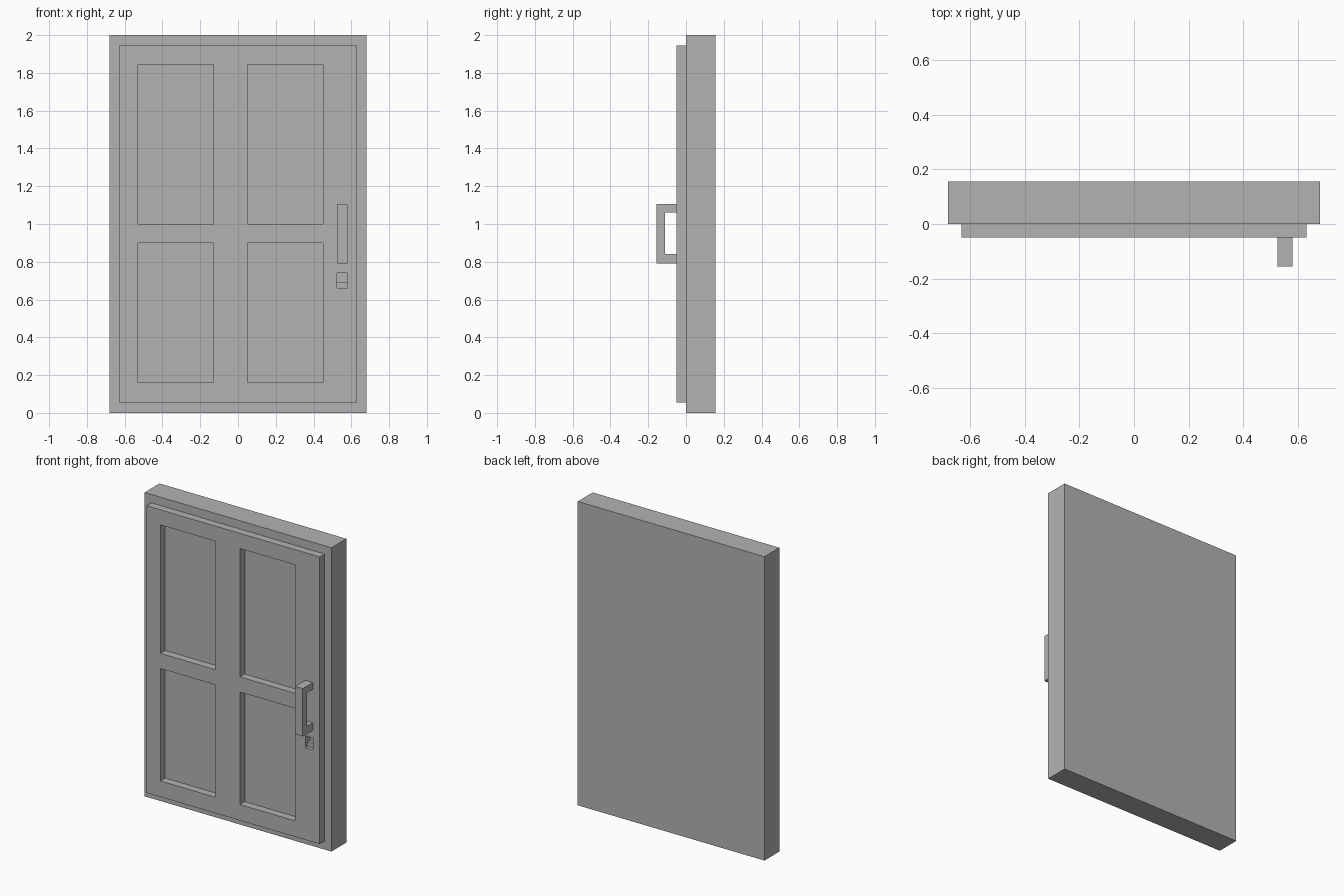
import bpy
import bmesh
from mathutils import Vector

cube = bpy.data.objects.get("Cube")
if cube:
    bpy.data.objects.remove(cube, do_unlink=True)

# Single flat grey
grey = bpy.data.materials.new("plain grey")
grey.use_nodes = True
grey.diffuse_color = (0.45, 0.45, 0.45, 1)
grey.node_tree.nodes["Principled BSDF"].inputs["Base Color"].default_value = grey.diffuse_color


def add_object(name, bm):
    bmesh.ops.recalc_face_normals(bm, faces=bm.faces)
    mesh = bpy.data.meshes.new(name)
    bm.to_mesh(mesh)
    bm.free()
    mesh.materials.append(grey)
    obj = bpy.data.objects.new(name, mesh)
    bpy.context.collection.objects.link(obj)
    return obj


def box(name, x, y, z):
    """Box from (low, high) ranges on each axis."""
    bm = bmesh.new()
    bmesh.ops.create_cube(bm, size=1)
    for v in bm.verts:
        v.co = Vector(r[0] if c < 0 else r[1] for c, r in zip(v.co, (x, y, z)))
    return add_object(name, bm)


def cut(target, cutter):
    mod = target.modifiers.new("opening", "BOOLEAN")
    mod.operation = "DIFFERENCE"
    mod.solver = "EXACT"
    mod.object = cutter
    bpy.context.view_layer.objects.active = target
    bpy.ops.object.modifier_apply(modifier=mod.name)
    bpy.data.objects.remove(cutter, do_unlink=True)


# Backing frame and the raised door leaf in front of it
box("door_frame", (-0.68, 0.68), (0, 0.155), (0, 2))
leaf = box("door_leaf", (-0.63, 0.63), (-0.05, 0), (0.055, 1.945))

# Four recessed panels, open down to the frame face
for x in ((-0.53, -0.13), (0.05, 0.45)):
    for z in ((0.16, 0.9), (1.0, 1.845)):
        cut(leaf, box("panel_cutter", x, (-0.1, 0.05), z))

# Lock recess with a shallow ledge at its bottom
LOCK_X = (0.525, 0.58)
cut(leaf, box("lock_cutter", LOCK_X, (-0.1, 0.05), (0.66, 0.74)))
box("lock_ledge", LOCK_X, (-0.025, 0), (0.66, 0.69))

# Pull handle: a C-shaped side profile extruded across its width
profile = [(-0.05, 0.79), (-0.155, 0.79), (-0.155, 1.105), (-0.05, 1.105),
           (-0.05, 1.06), (-0.11, 1.06), (-0.11, 0.84), (-0.05, 0.84)]
bm = bmesh.new()
side = bm.faces.new([bm.verts.new((LOCK_X[0], y, z)) for y, z in profile])
grown = bmesh.ops.extrude_face_region(bm, geom=[side], use_keep_orig=True)["geom"]
for v in grown:
    if isinstance(v, bmesh.types.BMVert):
        v.co.x = LOCK_X[1]
add_object("pull_handle", bm)
